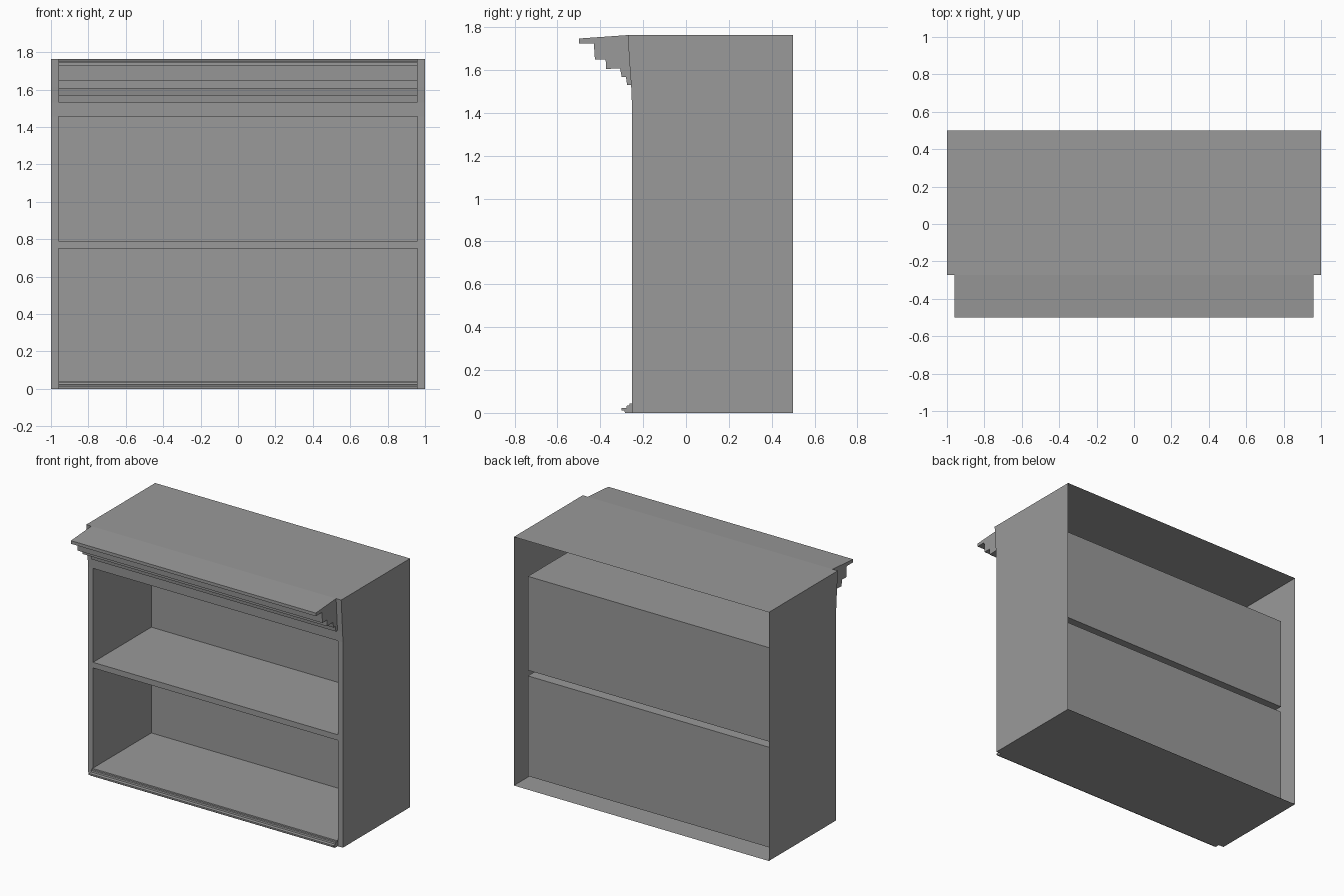
import bpy, bmesh

if "Cube" in bpy.data.objects:
    bpy.data.objects.remove(bpy.data.objects["Cube"])

W, IN = 1.0, 0.96            # outer and inner half widths
BACK, PANEL = 0.5, 0.4       # rear edge of the case, recessed back panels
TOP = 1.763
OPENINGS = [(0.04, 0.75), (0.79, 1.456)]

# Dark grey finish
grey = bpy.data.materials.new("dark_grey")
grey.diffuse_color = (0.322, 0.322, 0.322, 1)
grey.use_nodes = True
grey.node_tree.nodes["Principled BSDF"].inputs["Base Color"].default_value = grey.diffuse_color


def finish(bm, name):
    bmesh.ops.remove_doubles(bm, verts=bm.verts, dist=1e-5)
    bmesh.ops.recalc_face_normals(bm, faces=bm.faces)
    mesh = bpy.data.meshes.new(name)
    bm.to_mesh(mesh)
    bm.free()
    mesh.materials.append(grey)
    ob = bpy.data.objects.new(name, mesh)
    bpy.context.collection.objects.link(ob)
    return ob


def face(bm, pts):
    return bm.faces.new([bm.verts.new(p) for p in pts])


def moulding(name, profile):
    """Extrude a closed (y, z) profile across the inner width."""
    bm = bmesh.new()
    f = face(bm, [(-IN, y, z) for y, z in profile])
    ext = bmesh.ops.extrude_face_region(bm, geom=[f], use_keep_orig=True)
    verts = [v for v in ext["geom"] if isinstance(v, bmesh.types.BMVert)]
    bmesh.ops.translate(bm, verts=verts, vec=(2 * IN, 0, 0))
    return finish(bm, name)


# Case: thin shell, open at the back, front edge flaring slightly at the top
front = [(-.253, 0), (-.253, .04), (-.253, .75), (-.253, .79), (-.253, 1.456),
         (-.256, 1.53), (-.262, 1.61), (-.268, 1.70), (-.272, TOP)]
xs = [-W, -IN, IN, W]
bm = bmesh.new()
for x in (-W, W):
    face(bm, [(x, y, z) for y, z in front] + [(x, BACK, TOP), (x, BACK, 0)])
for y, z in (front[0], front[-1]):
    face(bm, [(x, y, z) for x in xs] + [(W, BACK, z), (-W, BACK, z)])

# Front frame around the two openings
for (y0, z0), (y1, z1) in zip(front, front[1:]):
    for i, (a, b) in enumerate(zip(xs, xs[1:])):
        if i == 1 and (z0, z1) in OPENINGS:
            continue
        face(bm, [(a, y0, z0), (b, y0, z0), (b, y1, z1), (a, y1, z1)])

# Shelf compartments: walls, floor, ceiling and back panel
for z0, z1 in OPENINGS:
    ring = [(-IN, z0), (IN, z0), (IN, z1), (-IN, z1)]
    for (xa, za), (xb, zb) in zip(ring, ring[1:] + ring[:1]):
        face(bm, [(xa, -.253, za), (xb, -.253, zb), (xb, PANEL, zb), (xa, PANEL, za)])
    face(bm, [(x, PANEL, z) for x, z in ring])
finish(bm, "bookcase_carcass")

# Stepped crown
moulding("crown_moulding", [
    (-.272, TOP), (-.50, 1.747), (-.50, 1.725), (-.43, 1.725),
    (-.425, 1.648), (-.375, 1.65), (-.373, 1.605), (-.308, 1.608), (-.30, 1.568),
    (-.28, 1.568), (-.275, 1.53), (-.256, 1.53), (-.262, 1.61), (-.268, 1.70)])

# Stepped base trim
moulding("base_moulding", [
    (-.253, 0), (-.285, 0), (-.287, .01), (-.302, .011), (-.302, .022),
    (-.278, .023), (-.276, .034), (-.264, .035), (-.263, .043), (-.253, .043)])
